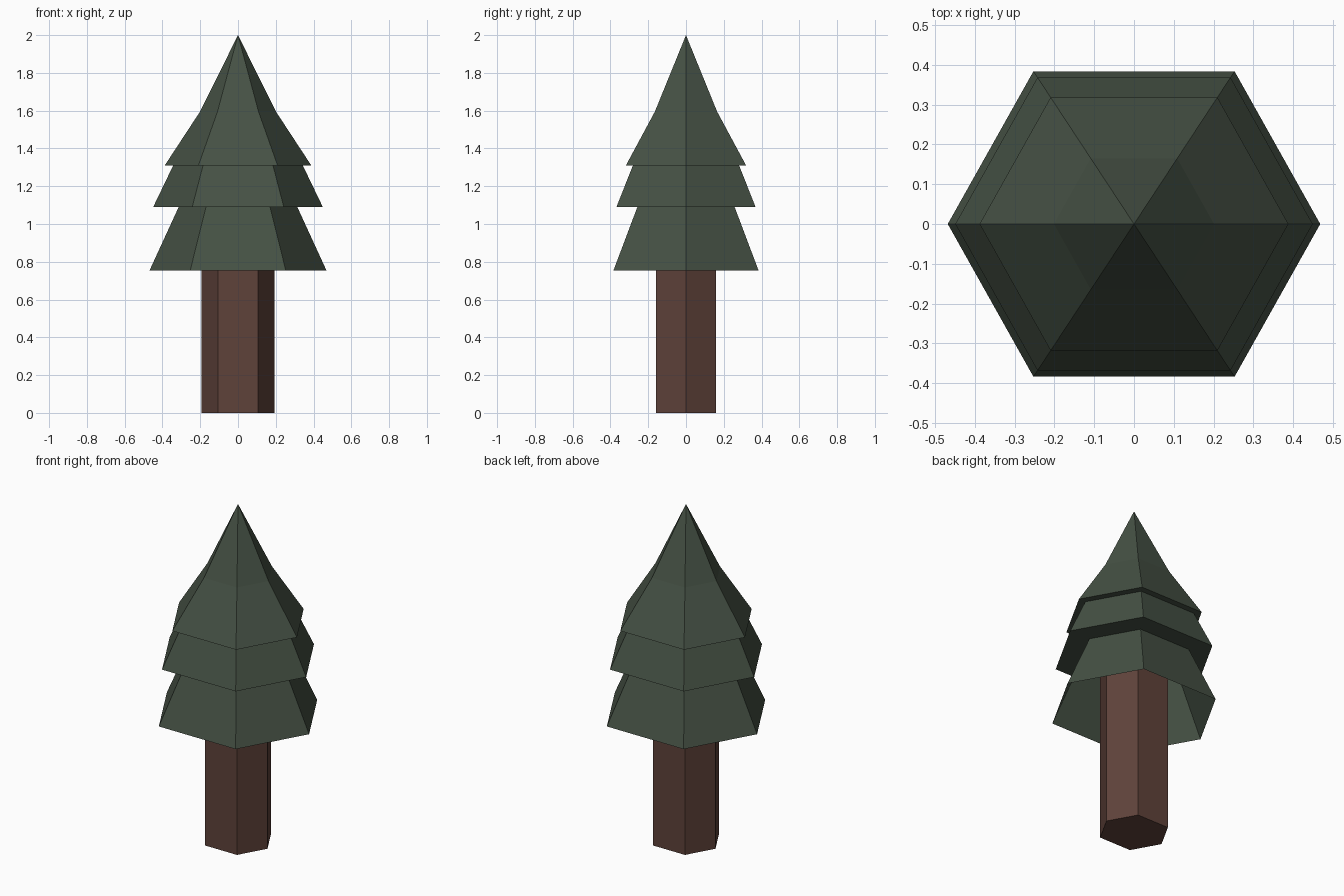
import bpy
import bmesh

if "Cube" in bpy.data.objects:
    bpy.data.objects.remove(bpy.data.objects["Cube"])

# Slightly squashed hexagon, as fractions of the corner radius
HEX = [(1, 0), (0.54, 0.82), (-0.54, 0.82), (-1, 0), (-0.54, -0.82), (0.54, -0.82)]


def material(name, rgb):
    mat = bpy.data.materials.new(name)
    mat.diffuse_color = (*rgb, 1.0)
    mat.use_nodes = True
    mat.node_tree.nodes["Principled BSDF"].inputs["Base Color"].default_value = mat.diffuse_color
    return mat


def hex_lathe(name, profile, mat, cap_bottom=False, cap_top=False):
    """Stack hexagon rings from (radius, height) pairs; radius 0 makes a tip."""
    bm = bmesh.new()
    rings = []
    for r, z in profile:
        if r == 0:
            rings.append([bm.verts.new((0, 0, z))])
        else:
            rings.append([bm.verts.new((x * r, y * r, z)) for x, y in HEX])
    for low, high in zip(rings, rings[1:]):
        for i in range(6):
            j = (i + 1) % 6
            if len(high) == 1:
                bm.faces.new((low[i], low[j], high[0]))
            else:
                bm.faces.new((low[i], low[j], high[j], high[i]))
    if cap_bottom:
        bm.faces.new(rings[0][::-1])
    if cap_top:
        bm.faces.new(rings[-1])
    mesh = bpy.data.meshes.new(name)
    bm.to_mesh(mesh)
    bm.free()
    mesh.materials.append(mat)
    obj = bpy.data.objects.new(name, mesh)
    bpy.context.collection.objects.link(obj)
    return obj


bark = material("brown bark", (0.114, 0.054, 0.042))
needles = material("dark green needles", (0.060, 0.082, 0.058))

# Trunk, running up inside the hollow foliage
hex_lathe("trunk", [(0.194, 0), (0.194, 1.0)], bark, cap_bottom=True, cap_top=True)

# Foliage: three tiers with flat overhangs, open at the bottom
hex_lathe("foliage", [
    (0.468, 0.755), (0.314, 1.09),               # bottom tier
    (0.449, 1.09), (0.343, 1.31),                # middle tier
    (0.388, 1.31), (0.201, 1.595), (0, 2.0),     # top tier and tip
], needles)
